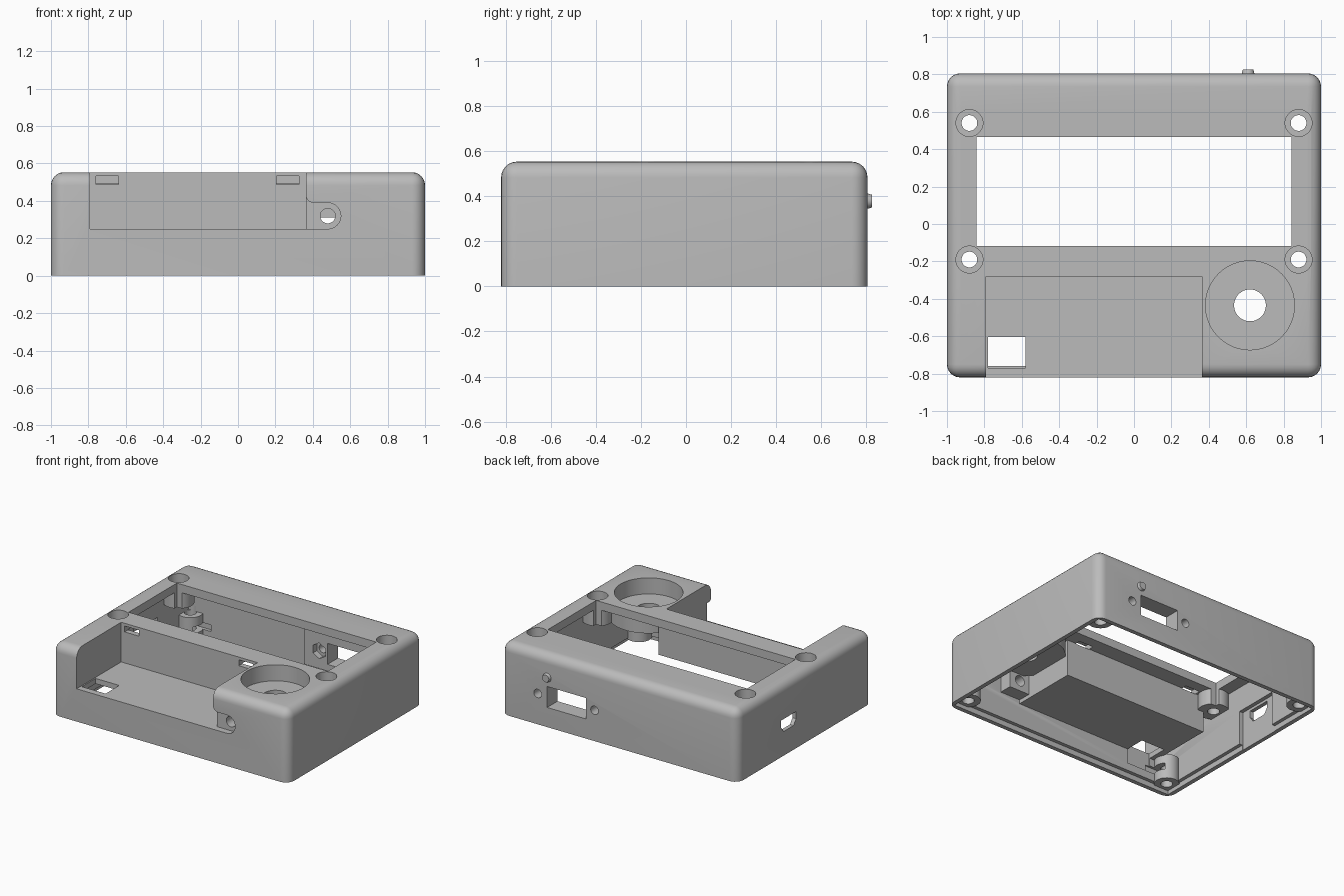
import bpy, bmesh, math
from mathutils import Matrix, Vector

cube = bpy.data.objects.get("Cube")
if cube:
    bpy.data.objects.remove(cube, do_unlink=True)

grey = bpy.data.materials.new("plain_grey")
grey.use_nodes = True
grey.diffuse_color = (0.5, 0.5, 0.5, 1)
grey.node_tree.nodes["Principled BSDF"].inputs["Base Color"].default_value = (0.5, 0.5, 0.5, 1)


def finish(bm, name):
    bmesh.ops.recalc_face_normals(bm, faces=bm.faces)
    mesh = bpy.data.meshes.new(name)
    bm.to_mesh(mesh)
    bm.free()
    mesh.materials.append(grey)
    obj = bpy.data.objects.new(name, mesh)
    bpy.context.collection.objects.link(obj)
    return obj


def box(x, y, z, name="tool", radius=0):
    """Box from three ranges, with optional rounded sides and top."""
    bm = bmesh.new()
    bmesh.ops.create_cube(bm, size=1)
    for v in bm.verts:
        v.co = Vector([r[0] if c < 0 else r[1] for c, r in zip(v.co, (x, y, z))])
    if radius:
        edges = [e for e in bm.edges if max(v.co.z for v in e.verts) > z[0] + 0.01]
        bmesh.ops.bevel(bm, geom=edges, offset=radius, segments=6, profile=0.5, affect='EDGES')
    return finish(bm, name)


AXES = {"z": Matrix(),
        "y": Matrix.Rotation(-math.pi / 2, 4, 'X')}


def rod(centre, r, length, axis="z", sides=48, r_end=None, name="tool"):
    """Cylinder that starts at centre and runs along the positive axis."""
    bm = bmesh.new()
    bmesh.ops.create_cone(bm, cap_ends=True, segments=sides, radius1=r,
                          radius2=r if r_end is None else r_end, depth=length)
    bmesh.ops.translate(bm, verts=bm.verts, vec=(0, 0, length / 2))
    bmesh.ops.transform(bm, verts=bm.verts, matrix=Matrix.Translation(centre) @ AXES[axis])
    return finish(bm, name)


def prism(points, offset):
    """Extrude a flat outline along offset."""
    bm = bmesh.new()
    face = bm.faces.new([bm.verts.new(p) for p in points])
    new = bmesh.ops.extrude_face_region(bm, geom=[face])["geom"]
    bmesh.ops.translate(bm, vec=offset, verts=[g for g in new if isinstance(g, bmesh.types.BMVert)])
    return finish(bm, "tool")


def arc(cx, cz, r, start, end, n=12):
    angles = [math.radians(start + (end - start) * i / n) for i in range(n + 1)]
    return [(cx + r * math.cos(a), cz + r * math.sin(a)) for a in angles]


def combine(tool, operation):
    mod = shell.modifiers.new("combine", 'BOOLEAN')
    mod.operation, mod.solver, mod.object = operation, 'EXACT', tool
    bpy.context.view_layer.objects.active = shell
    bpy.ops.object.modifier_apply(modifier=mod.name)
    bpy.data.objects.remove(tool, do_unlink=True)


def add(tool):
    combine(tool, 'UNION')


def cut(tool):
    combine(tool, 'DIFFERENCE')


# Hollow rounded shell with a stepped bottom rim
shell = box((-1, 1), (-0.82, 0.805), (0, 0.553), "enclosure_shell", 0.07)
cut(box((-0.94, 0.94), (-0.76, 0.745), (-0.2, 0.49)))
cut(box((-0.967, 0.967), (-0.787, 0.772), (-0.2, 0.04)))

top_screws = [(x, y) for x in (-0.88, 0.88) for y in (-0.19, 0.54)]
corners = [(x, y) for x in (-0.9, 0.9) for y in (-0.72, 0.71)]

# Solid fittings inside the shell
for x, y in top_screws:
    add(rod((x, y, 0.37), 0.11, 0.14))
for x, y in corners:
    add(rod((x, y, 0.03), 0.088, 0.19))
add(rod((0.62, -0.435, 0.37), 0.28, 0.15))
add(box((-0.83, 0.4), (-0.8, -0.24), (0.21, 0.52)))
add(box((0.37, 0.57), (-0.79, -0.66), (0.24, 0.41)))
add(box((0.08, 0.8), (0.68, 0.78), (0.1, 0.38)))

# Display window and battery bay
cut(box((-0.842, 0.842), (-0.118, 0.465), (-0.2, 0.8)))
cut(box((-0.79, 0.363), (-1, -0.282), (0.25, 0.8)))
cut(box((-0.78, -0.58), (-0.77, -0.605), (0.1, 0.4)))
for x in (-0.7, 0.265):
    cut(box((x - 0.06, x + 0.06), (-0.35, -0.2), (0.487, 0.532)))

# Bay cover tab recess and its screw hole
outline = [(0.33, 0.25)] + arc(0.48, 0.32, 0.07, -90, 90)
outline += arc(0.403, 0.43, 0.04, -90, -180, 6) + [(0.33, 0.43)]
cut(prism([(x, -1, z) for x, z in outline], (0, 0.23, 0)))
cut(rod((0.48, -0.9, 0.32), 0.04, 0.4, "y"))

# Dial recess
cut(rod((0.62, -0.435, 0.43), 0.238, 0.3))
cut(rod((0.62, -0.435, 0.2), 0.085, 0.5))

# Counterbored top screws
for x, y in top_screws:
    cut(rod((x, y, 0.45), 0.072, 0.3))
    cut(rod((x, y, 0.2), 0.042, 0.5))

# Corner bosses: bores and nut slots
for x, y in corners:
    cut(rod((x, y, -0.1), 0.042, 0.36))
    inner_x = sorted((x + math.copysign(0.02, x), x - math.copysign(0.15, x)))
    cut(box(inner_x, (y - 0.06, y + 0.06), (0.1, 0.15)))

# Back connector opening, screw holes and nut traps
cut(box((0.28, 0.61), (0.6, 0.9), (0.15, 0.31)))
for x in (0.21, 0.69):
    cut(rod((x, 0.6, 0.235), 0.032, 0.3, "y"))
    cut(rod((x, 0.6, 0.235), 0.06, 0.125, "y", 6))

# Side port with an inner relief
cut(box((-0.97, -0.9), (0.02, 0.37), (-0.1, 0.3)))
port = [(0.1, 0.28), (0.28, 0.28), (0.28, 0.225), (0.25, 0.185), (0.13, 0.185), (0.1, 0.225)]
cut(prism([(-1.1, y, z) for y, z in port], (0.2, 0, 0)))

# Indicator on the back
indicator = rod((0.61, 0.795, 0.378), 0.037, 0.03, "y", 32, 0.028, "back_indicator")

for obj in (shell, indicator):
    bpy.ops.object.select_all(action='DESELECT')
    obj.select_set(True)
    bpy.context.view_layer.objects.active = obj
    bpy.ops.object.shade_smooth_by_angle(angle=math.radians(30))
